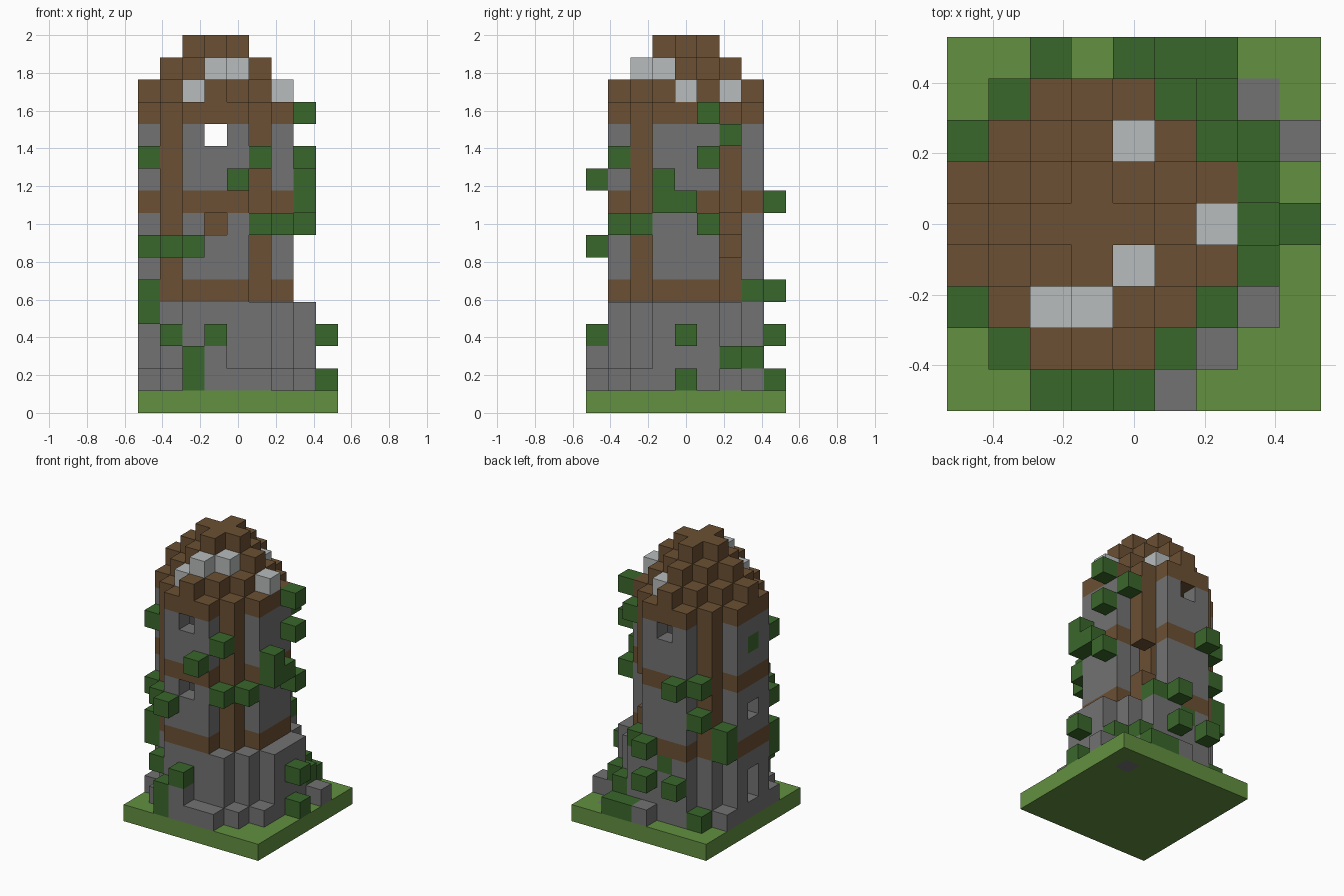
import bpy
import bmesh
from mathutils import Vector

default_cube = bpy.data.objects.get("Cube")
if default_cube:
    bpy.data.objects.remove(default_cube, do_unlink=True)

UNIT = 2 / 17          # edge of one block
PLATE = 9              # blocks along the ground plate
CENTRE = Vector((3, 4))
STEPS = [Vector(s) for s in ((1, 0, 0), (-1, 0, 0), (0, 1, 0),
                             (0, -1, 0), (0, 0, 1), (0, 0, -1))]


def make_material(name, colour):
    mat = bpy.data.materials.new(name)
    mat.use_nodes = True
    mat.diffuse_color = (*colour, 1)
    node = mat.node_tree.nodes["Principled BSDF"]
    node.inputs["Base Color"].default_value = (*colour, 1)
    node.inputs["Roughness"].default_value = 0.9
    return mat


MATERIALS = {
    "grass": make_material("grass green", (.122, .279, .051)),
    "stone": make_material("stone grey", (.17, .17, .17)),
    "timber": make_material("timber brown", (.147, .08, .033)),
    "vine": make_material("vine green", (.042, .136, .025)),
    "pale": make_material("pale grey", (.479, .503, .503)),
}

# Every block is stored as cell -> (part name, material name)
blocks = {}


def put(cells, part, material):
    for cell in cells:
        blocks[tuple(cell)] = (part, material)


def carve(cells):
    for cell in cells:
        blocks.pop(tuple(cell), None)


def column(x, y, layers):
    return [(x, y, z) for z in layers]


def octagon(left, right):
    """Stepped round floor plan between two x columns, seven rows deep."""
    plan = set()
    for y in range(1, 8):
        inset = max(abs(y - 4) - 1, 0)
        plan.update((x, y) for x in range(left + inset, right + 1 - inset))
    return plan


def outline(plan):
    """Only the cells of a plan that touch its outside."""
    return {(x, y) for x, y in plan
            if not {(x + 1, y), (x - 1, y), (x, y + 1), (x, y - 1)} <= plan}


def extrude(plan, layers):
    return [(x, y, z) for x, y in plan for z in layers]


# Ground plate
put([(x, y, 0) for x in range(PLATE) for y in range(PLATE)], "ground_plate", "grass")

# Wide stone footing
put(extrude(outline(octagon(0, 7)), range(1, 5)), "stone_footing", "stone")

# Loose stones around the footing
rubble = [(3, 0), (4, 0), (5, 0), (6, 1), (7, 2), (1, 1), (0, 2),
          (4, 8), (0, 6), (8, 6), (7, 6), (6, 7)]
put(extrude(rubble, [1]), "rubble", "stone")
put([(3, 0, 2), (7, 7, 0)], "rubble", "stone")

# Hollow tower wall
tower = octagon(0, 6)
put(extrude(outline(tower), range(5, 13)), "tower_wall", "stone")

# Timber rings and corner posts
put(extrude(outline(tower), (5, 9)), "timber_rings", "timber")
posts = [(x, y) for x in (1, 5) for y in (2, 6)]
put(extrude(posts, range(5, 13)), "corner_posts", "timber")

# Windows, doorway and broken post
carve([(3, 1, 12), (3, 7, 12), (3, 1, 8), (0, 4, 7)])
carve(column(0, 4, (2, 3)))
carve(column(5, 6, (7, 8)))
put([(3, 6, 8)], "inner_beam", "timber")

# Stepped roof, shrinking by one block a layer
put(extrude(tower, [13]), "roof", "timber")
for layer in (14, 15, 16):
    reach = 17 - layer
    cap = [(x, y) for x, y in tower
           if abs(x - CENTRE.x) + abs(y - CENTRE.y) <= reach]
    put(extrude(cap, [layer]), "roof", "timber")

# Pale roof patches
put([(2, 2, 14), (6, 4, 14), (4, 6, 14), (3, 2, 15), (4, 3, 15)], "roof_patches", "pale")

# Vines: plan cell -> layers
vines = {
    (2, 0): (1, 2, 7), (3, 0): (3,), (4, 0): (10,),
    (1, 1): (3, 7), (5, 1): (8, 11),
    (0, 2): (4, 5, 7, 11), (6, 2): (8,),
    (7, 3): (9, 10), (7, 4): (9,), (7, 5): (8, 11, 13),
    (8, 4): (1, 3), (6, 6): (12,), (7, 6): (2,),
    (6, 7): (2,), (5, 7): (5,), (5, 8): (1,), (6, 8): (1,),
    (4, 8): (3, 5), (2, 8): (3, 9), (1, 7): (1, 7, 9),
    (0, 6): (5, 6), (3, 7): (4,), (0, 4): (11,),
}
for (x, y), layers in vines.items():
    put(column(x, y, layers), "vines", "vine")


def build(part):
    """Mesh the outward faces of all blocks in one part."""
    bm = bmesh.new()
    material = None
    for cell, (owner, mat_name) in blocks.items():
        if owner != part:
            continue
        material = MATERIALS[mat_name]
        middle = Vector(cell) + Vector((.5, .5, .5))
        for step in STEPS:
            if tuple(int(c) for c in Vector(cell) + step) in blocks:
                continue
            side = Vector((step.y, step.z, step.x))
            up = step.cross(side)
            corners = [middle + (step + side * a + up * b) / 2
                       for a, b in ((-1, -1), (1, -1), (1, 1), (-1, 1))]
            bm.faces.new([bm.verts.new((c - Vector((PLATE / 2, PLATE / 2, 0))) * UNIT)
                          for c in corners])
    bmesh.ops.remove_doubles(bm, verts=bm.verts[:], dist=UNIT / 100)
    mesh = bpy.data.meshes.new(part)
    bm.to_mesh(mesh)
    bm.free()
    mesh.materials.append(material)
    bpy.context.collection.objects.link(bpy.data.objects.new(part, mesh))


for part in sorted({owner for owner, _ in blocks.values()}):
    build(part)
